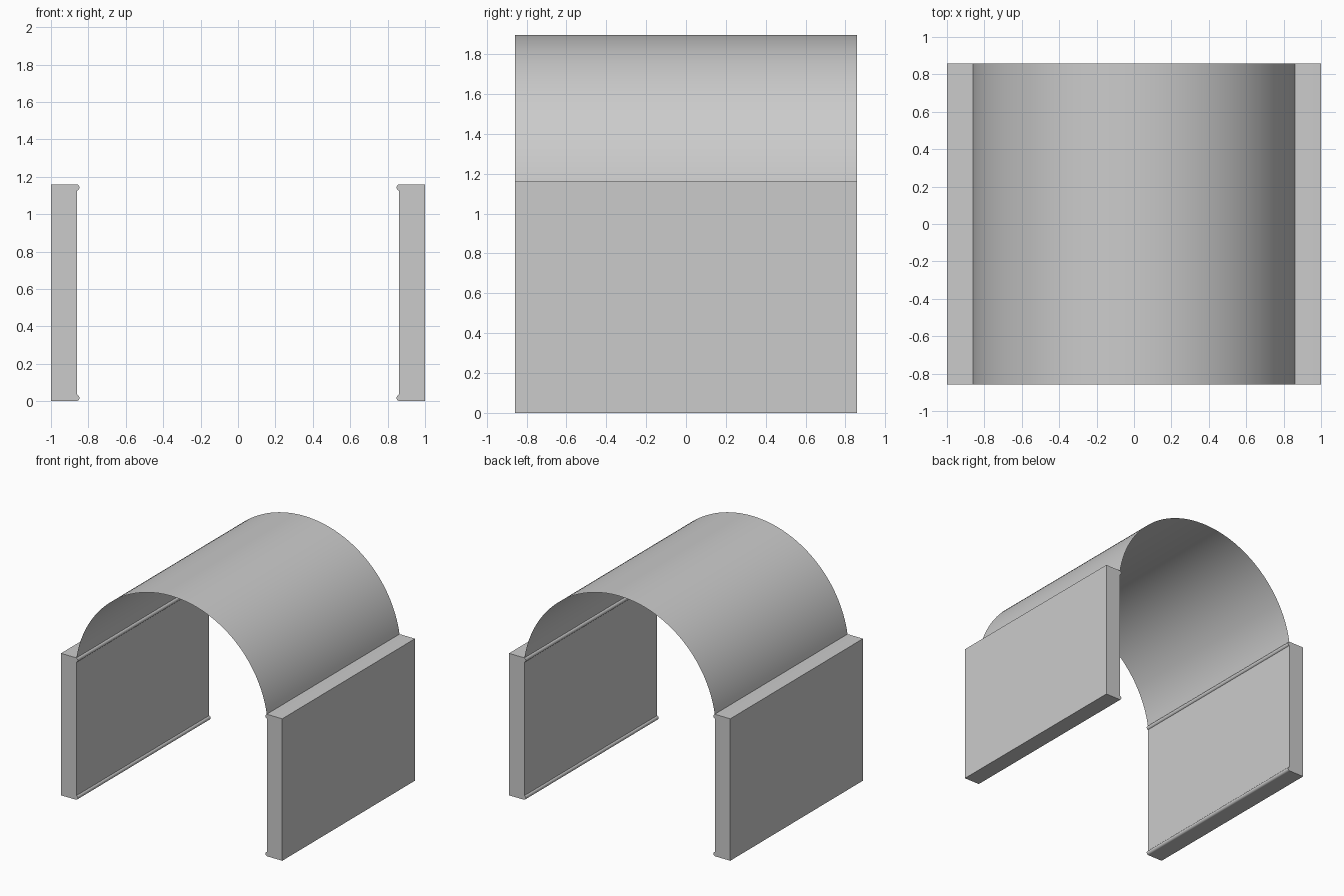
import bpy, math

if "Cube" in bpy.data.objects:
    bpy.data.objects.remove(bpy.data.objects["Cube"])

HALF_Y = 0.857     # half depth of every part
WALL_H = 1.16
INNER, OUTER = 0.86, 1.0
RISE = 0.735       # vault height above the walls


def sweep(name, profile, closed):
    """Extrude an (x, z) profile along y; closed profiles get end caps."""
    n = len(profile)
    verts = [(x, y, z) for y in (-HALF_Y, HALF_Y) for x, z in profile]
    faces = [(i, (i + 1) % n, n + (i + 1) % n, n + i)
             for i in range(n if closed else n - 1)]
    if closed:
        faces += [tuple(reversed(range(n))), tuple(range(n, 2 * n))]
    mesh = bpy.data.meshes.new(name)
    mesh.from_pydata(verts, [], faces)
    mesh.update()
    obj = bpy.data.objects.new(name, mesh)
    bpy.context.collection.objects.link(obj)
    bpy.ops.object.select_all(action='DESELECT')
    bpy.context.view_layer.objects.active = obj
    obj.select_set(True)
    if closed:
        bpy.ops.object.mode_set(mode='EDIT')
        bpy.ops.mesh.select_all(action='SELECT')
        bpy.ops.mesh.normals_make_consistent(inside=False)
        bpy.ops.object.mode_set(mode='OBJECT')
    bpy.ops.object.shade_smooth_by_angle(angle=math.radians(30))
    return obj


# Rounded bead on the inner top edge, mirrored to the bottom edge
r = 0.018
cx, cz = INNER + 0.006, WALL_H - r
start, end = -math.acos(0.006 / r), math.radians(100)
bead = []
for i in range(13):
    a = start + (end - start) * i / 12
    bead.append((cx - r * math.cos(a), cz + r * math.sin(a)))
bead.append((cx + 0.012, WALL_H))
lower_bead = [(x, WALL_H - z) for x, z in reversed(bead)]

# Side walls
wall = [(OUTER, 0)] + lower_bead + bead + [(OUTER, WALL_H)]
for name, s in (("right_wall", 1), ("left_wall", -1)):
    sweep(name, [(s * x, z) for x, z in wall], True)

# Thin arched vault resting on the inner edges of the walls
radius = (INNER ** 2 + RISE ** 2) / (2 * RISE)
half_angle = math.acos((radius - RISE) / radius)
centre = WALL_H + RISE - radius
arc = []
for i in range(65):
    a = half_angle * (1 - i / 32)
    arc.append((radius * math.sin(a), centre + radius * math.cos(a)))
sweep("vault", arc, False)
